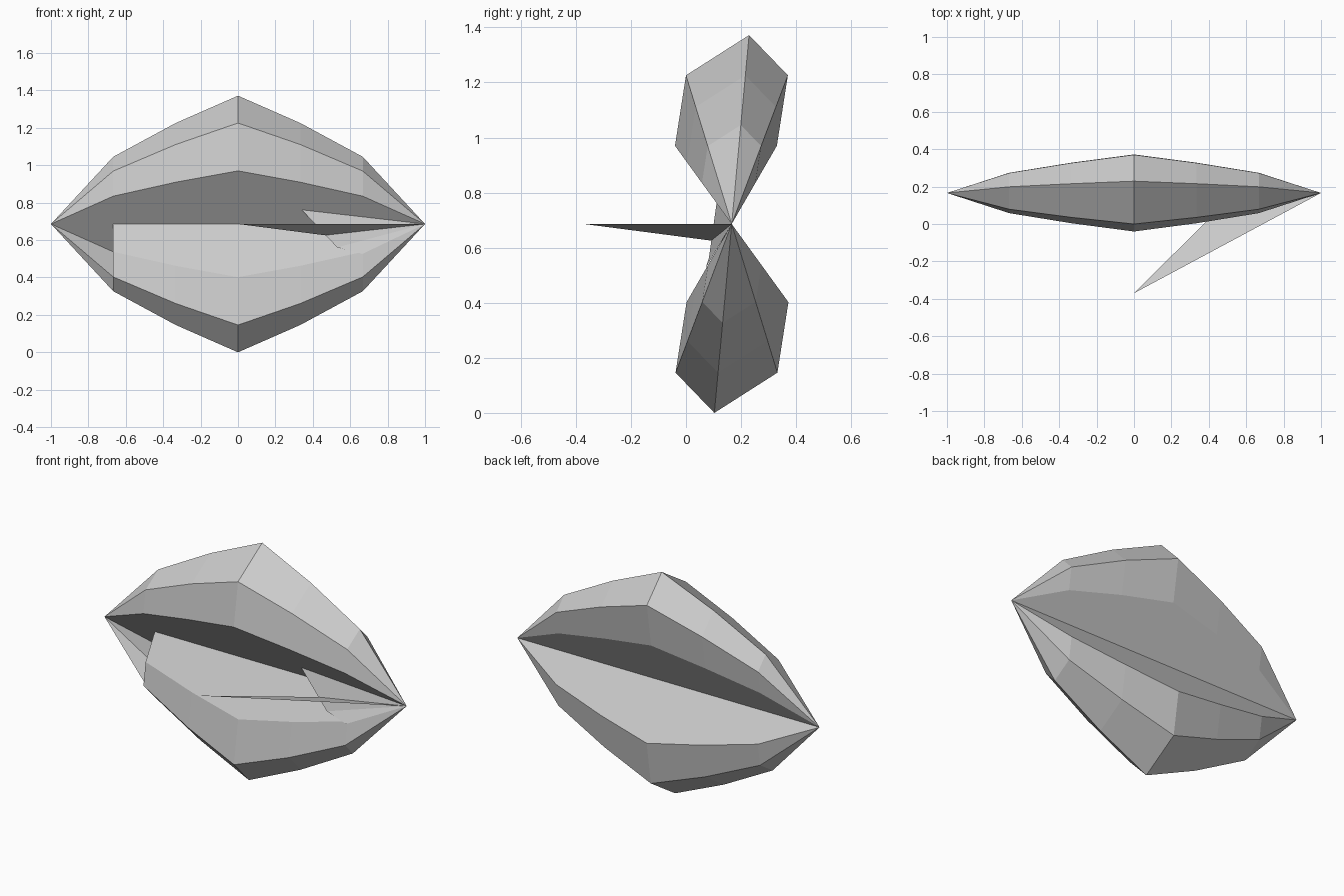
import bpy

if "Cube" in bpy.data.objects:
    bpy.data.objects.remove(bpy.data.objects["Cube"])

CY, CZ = 0.166, 0.686  # shared axis of both lobes
# half cross-section around the axis (y, z); the other lobe is its half turn
PROFILE = [(0, 0), (-0.206, 0.284), (-0.166, 0.54), (0.063, 0.686), (0.204, 0.54), (0.164, 0.284)]
STATIONS = [(-0.667, 0.524), (-0.333, 0.787), (0, 1), (0.333, 0.787), (0.667, 0.524)]


def add_mesh(name, verts, faces):
    mesh = bpy.data.meshes.new(name)
    mesh.from_pydata([(x, y + CY, z + CZ) for x, y, z in verts], [], faces)
    mesh.update()
    obj = bpy.data.objects.new(name, mesh)
    bpy.context.collection.objects.link(obj)
    return obj


def add_lobe(name, turn, open_left=()):
    """Loft the profile along x, tapering to a point at both ends."""
    n = len(PROFILE)
    verts = [(x, turn * s * y, turn * s * z) for x, s in STATIONS for y, z in PROFILE]
    left, right = len(verts), len(verts) + 1
    verts += [(-1, 0, 0), (1, 0, 0)]
    last = (len(STATIONS) - 1) * n
    faces = []
    for i in range(n):
        j = (i + 1) % n
        for k in range(0, last, n):
            faces.append((k + i, k + j, k + n + j, k + n + i))
        if i not in open_left:
            faces.append((left, j, i))
        faces.append((right, last + i, last + j))
    return add_mesh(name, verts, faces)


# upper lobe is closed, lower lobe is open at its front left end
add_lobe("upper_lobe", 1)
add_lobe("lower_lobe", -1, open_left=(3, 4, 5))

# thin spike sticking out of the front
add_mesh("front_spike", [(1, 0, 0), (0, -0.536, 0), (0.54, 0, -0.07)], [(0, 2, 1)])

# small flap bridging the two lobes near the right end
add_mesh("right_flap", [(0.34, -0.055, 0.076), (0.53, -0.083, -0.125),
                        (0.665, -0.095, -0.16), (1, 0, 0)], [(0, 1, 3), (1, 2, 3)])
